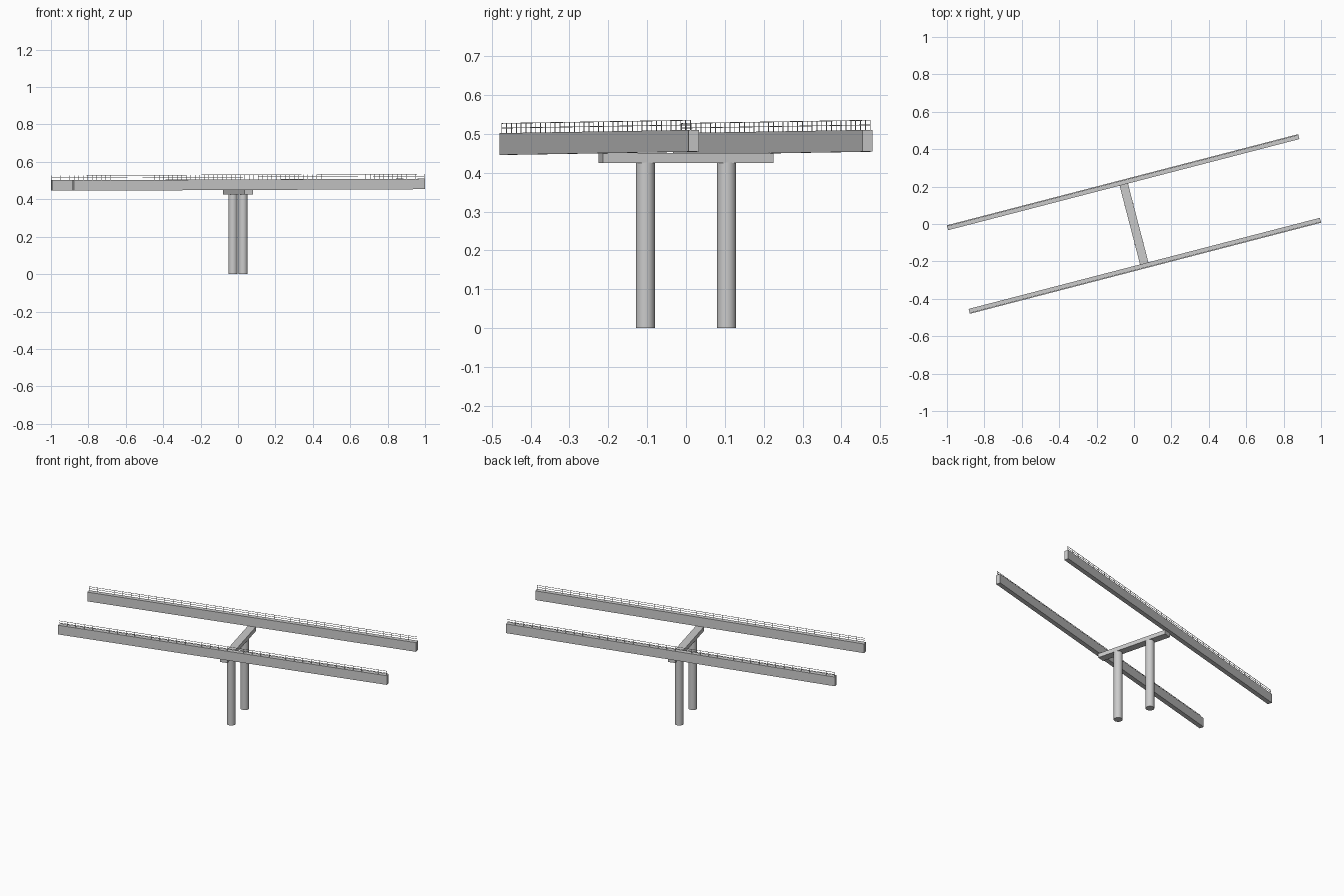
import bpy, bmesh, math
from mathutils import Matrix, Vector

if "Cube" in bpy.data.objects:
    bpy.data.objects.remove(bpy.data.objects["Cube"])

ANGLE = math.radians(14.54)
SLOPE = 0.0042           # gentle rise along the deck
TURN = Matrix.Rotation(ANGLE, 4, 'Z')
HALF = 0.97              # half length of a girder
OFFSET = 0.231           # girder distance from the centre line


def finish(bm, name):
    # rotate the bridge-aligned mesh to its skew and link it
    bm.transform(TURN)
    me = bpy.data.meshes.new(name)
    bm.to_mesh(me)
    bm.free()
    ob = bpy.data.objects.new(name, me)
    bpy.context.collection.objects.link(ob)
    return ob


def add_box(bm, lo, hi, slope=0.0):
    lo, hi = Vector(lo), Vector(hi)
    size = hi - lo
    mat = Matrix.Translation((lo + hi) / 2) @ Matrix.Diagonal((*size, 1))
    for v in bmesh.ops.create_cube(bm, size=1, matrix=mat)["verts"]:
        v.co.z += slope * v.co.x


def girder(name, side):
    bm = bmesh.new()
    y = side * OFFSET
    add_box(bm, (-HALF, y - 0.0135, 0.450), (HALF, y + 0.0135, 0.506), SLOPE)
    finish(bm, name)


def railing(name, side, bays=39, t=0.0009):
    bm = bmesh.new()
    y = side * (OFFSET + 0.008)
    end = HALF - 0.002
    # horizontal rails
    for z in (0.519, 0.531):
        add_box(bm, (-end, y - t, z - t), (end, y + t, z + t), SLOPE)
    # posts
    for i in range(bays + 1):
        x = -end + t + (2 * end - 2 * t) * i / bays
        add_box(bm, (x - t, y - t, 0.504), (x + t, y + t, 0.531), SLOPE)
    finish(bm, name)


# two edge girders with their outer railings
for label, side in (("front", -1), ("back", 1)):
    girder(label + "_girder", side)
    railing(label + "_railing", side)

# cross beam on top of the pier
bm = bmesh.new()
add_box(bm, (-0.023, -0.2265, 0.425), (0.023, 0.2265, 0.4505))
finish(bm, "pier_cap")

# round pier columns
for label, side in (("front", -1), ("back", 1)):
    bm = bmesh.new()
    bmesh.ops.create_cone(bm, cap_ends=True, segments=24, radius1=0.0245,
                          radius2=0.0245, depth=0.426,
                          matrix=Matrix.Translation((0, side * 0.108, 0.213)))
    column = finish(bm, label + "_column")
    bpy.ops.object.select_all(action='DESELECT')
    column.select_set(True)
    bpy.context.view_layer.objects.active = column
    bpy.ops.object.shade_smooth_by_angle(angle=math.radians(40))
